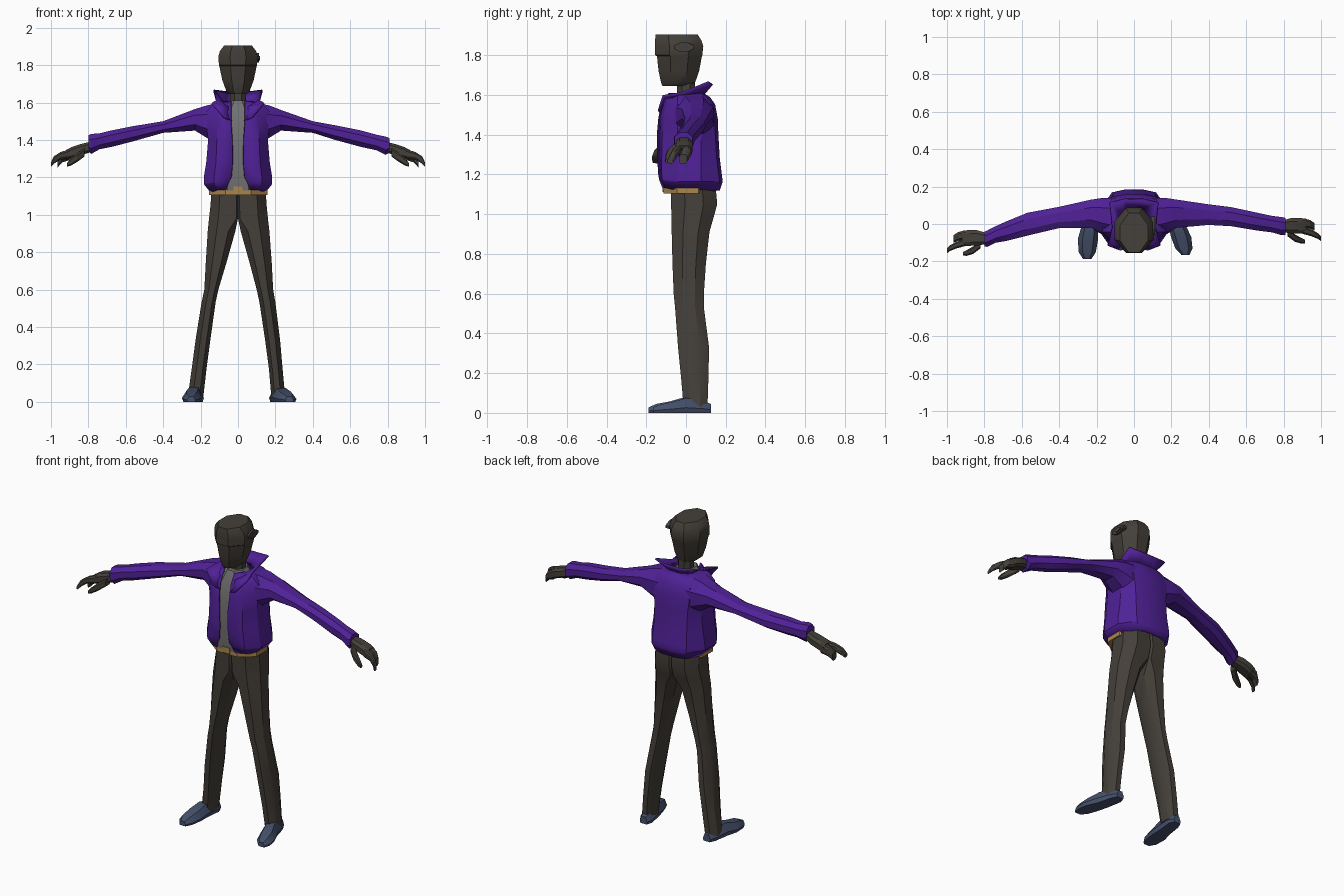
import bpy, bmesh, math


def material(name, rgb):
    m = bpy.data.materials.new(name)
    m.diffuse_color = (*rgb, 1)
    return m


DARK = material("dark_brown", (0.058, 0.050, 0.041))
PURPLE = material("purple", (0.080, 0.015, 0.310))
GREY = material("shirt_grey", (0.17, 0.17, 0.17))
TAN = material("belt_tan", (0.40, 0.235, 0.075))
BLUE = material("shoe_blue", (0.060, 0.082, 0.150))


def loft(name, rings, mat, closed=True, thick=0.0, angle=30):
    """Skin a list of equal-length point rings."""
    bm = bmesh.new()
    vs = [[bm.verts.new(p) for p in r] for r in rings]
    n = len(vs[0])
    for a, b in zip(vs, vs[1:]):
        for i in range(n if closed else n - 1):
            j = (i + 1) % n
            bm.faces.new((a[i], a[j], b[j], b[i]))
    if closed:
        bm.faces.new(vs[0][::-1])
        bm.faces.new(vs[-1])
    bmesh.ops.recalc_face_normals(bm, faces=bm.faces)
    me = bpy.data.meshes.new(name)
    bm.to_mesh(me)
    bm.free()
    me.materials.append(mat)
    ob = bpy.data.objects.new(name, me)
    bpy.context.collection.objects.link(ob)
    bpy.ops.object.select_all(action='DESELECT')
    ob.select_set(True)
    bpy.context.view_layer.objects.active = ob
    bpy.ops.object.shade_smooth_by_angle(angle=math.radians(angle))
    if thick:
        mod = ob.modifiers.new("thickness", 'SOLIDIFY')
        mod.thickness = thick
        mod.offset = 0
    return ob


def octagon(a0, a1, b0, b1, c=0.28):
    """Chamfered rectangle in 2D."""
    da, db = (a1 - a0) * c, (b1 - b0) * c
    return [(a0 + da, b0), (a1 - da, b0), (a1, b0 + db), (a1, b1 - db),
            (a1 - da, b1), (a0 + da, b1), (a0, b1 - db), (a0, b0 + db)]


def flat(z, x0, x1, y0, y1, c=0.28):
    return [(x, y, z) for x, y in octagon(x0, x1, y0, y1, c)]


def upright(x, y0, y1, z0, z1, c=0.28):
    return [(x, y, z) for y, z in octagon(y0, y1, z0, z1, c)]


# Head, with the hair edge stepping out over the face, and neck
loft("head", [flat(z, -w, w, f, b, 0.3) for z, w, f, b in (
    (1.645, .045, -.118, .015), (1.66, .062, -.125, .045), (1.72, .084, -.138, .066),
    (1.795, .10, -.146, .08), (1.80, .102, -.155, .082), (1.845, .105, -.156, .087),
    (1.875, .097, -.156, .077), (1.905, .074, -.152, .058))], DARK)
loft("neck", [flat(z, -.042, .042, -.045, .045) for z in (1.55, 1.68)], DARK)
# Strap and ear piece on one side of the head
loft("ear_strap", [upright(x, -.06, .04, 1.815, 1.865, .35) for x in (.09, .113)], DARK)
loft("ear_pad", [upright(x, -.04, .02, 1.825, 1.85, .35) for x in (.10, .118)], DARK)

# Shirt
loft("shirt", [flat(z, -w, w, f, b) for z, w, f, b in (
    (1.13, .13, -.112, .12), (1.25, .135, -.122, .13), (1.42, .13, -.12, .12),
    (1.53, .11, -.105, .10), (1.61, .05, -.072, .06))], GREY)

# Belt
loft("belt", [flat(z, -.155, .158, -.112, .13) for z in (1.105, 1.155)], TAN)
loft("buckle", [flat(z, -.025, .025, -.119, -.105, .1) for z in (1.112, 1.15)], TAN)

# Jacket body: half profiles from the open edge round to the back, mirrored
body = []
for z, e, f, x1, y1, xs, xb, yb, lift in (
        (1.12, .062, -.115, .105, -.10, .142, .10, .165, .015),
        (1.165, .05, -.13, .125, -.115, .178, .115, .18, .008),
        (1.20, .035, -.135, .125, -.118, .178, .115, .175, 0),
        (1.28, .028, -.14, .115, -.118, .165, .11, .165, 0),
        (1.40, .030, -.142, .11, -.115, .155, .11, .158, 0),
        (1.48, .036, -.135, .11, -.105, .165, .12, .155, 0),
        (1.55, .036, -.122, .10, -.085, .165, .115, .142, 0),
        (1.585, .036, -.105, .09, -.06, .13, .10, .118, 0),
        (1.605, .036, -.085, .07, -.035, .08, .06, .085, 0)):
    half = [(e, f, z + lift), (x1, y1, z + lift), (xs, -.04, z), (xs, .075, z),
            (xb, yb - .015, z), (.045, yb, z)]
    body.append([(-x, y, h) for x, y, h in half] + half[::-1])
loft("jacket_body", body, PURPLE, closed=False, thick=.01)

# Flared collar, with folded tips at the front
inner = [(.034, -.125, 1.50), (.05, -.10, 1.575), (.07, -.04, 1.59), (.07, .045, 1.595), (.035, .085, 1.60)]
outer = [(.075, -.138, 1.52), (.14, -.115, 1.595), (.115, -.02, 1.61), (.13, .115, 1.665), (.05, .132, 1.655)]
loft("collar", [[(-x, y, z) for x, y, z in r] + [p for p in r[::-1]]
                for r in (inner, outer)], PURPLE, closed=False, thick=.01)

# Sleeves: x, then y and z extents
sleeves = {
    "right": (1, 0, ((.09, -.07, .14, 1.37, 1.60), (.165, -.05, .14, 1.41, 1.585),
                     (.23, -.02, .13, 1.45, 1.56), (.40, -.005, .105, 1.438, 1.50),
                     (.52, -.012, .09, 1.40, 1.478), (.66, -.035, .06, 1.362, 1.45),
                     (.74, -.045, .043, 1.345, 1.428), (.79, -.06, .037, 1.32, 1.418),
                     (.81, -.058, .033, 1.335, 1.41))),
    "left": (-1, -.065, ((.09, -.07, .14, 1.37, 1.60), (.165, -.05, .14, 1.41, 1.585),
                         (.23, -.02, .13, 1.45, 1.565), (.40, -.022, .092, 1.438, 1.50),
                         (.57, -.062, .06, 1.39, 1.472), (.68, -.09, .015, 1.362, 1.45),
                         (.74, -.10, -.012, 1.35, 1.435), (.785, -.122, -.035, 1.325, 1.432),
                         (.80, -.12, -.042, 1.34, 1.425)))}
hand_parts = {
    "palm": ((.77, -.04, .012, 1.34, 1.395), (.84, -.05, .032, 1.318, 1.378),
             (.89, -.052, .032, 1.30, 1.362), (.92, -.05, .028, 1.293, 1.345)),
    "index_finger": ((.90, -.052, -.012, 1.30, 1.35), (.95, -.066, -.03, 1.295, 1.335),
                     (.985, -.08, -.05, 1.272, 1.312), (1.0, -.092, -.065, 1.255, 1.28)),
    "curled_fingers": ((.90, -.015, .031, 1.292, 1.352), (.94, -.025, .022, 1.28, 1.332),
                       (.965, -.035, .005, 1.252, 1.30)),
    "thumb": ((.82, -.065, -.02, 1.312, 1.355), (.86, -.095, -.055, 1.282, 1.33),
              (.895, -.105, -.075, 1.262, 1.30), (.915, -.104, -.085, 1.257, 1.275))}
for side, (s, dy, rings) in sleeves.items():
    loft(side + "_sleeve", [upright(s * x, *r) for x, *r in rings], PURPLE)
    for part, prof in hand_parts.items():
        loft(f"{side}_{part}", [upright(s * x, a + dy, b + dy, c, d, .22)
                                for x, a, b, c, d in prof], DARK, angle=20)

# Trousers: z, inner x, outer x, front y, back y; the hips meet at the middle
legs = {
    "right": (1, ((1.13, 0, .148, -.075, .15), (1.05, 0, .153, -.075, .157), (.98, 0, .160, -.073, .138),
                  (.91, .015, .168, -.072, .118), (.75, .06, .18, -.068, .10), (.60, .10, .188, -.062, .09),
                  (.53, .115, .20, -.055, .09), (.33, .145, .225, -.04, .116),
                  (.18, .165, .238, -.025, .113), (.03, .178, .252, -.012, .108))),
    "left": (-1, ((1.13, 0, .142, -.075, .15), (1.05, 0, .147, -.075, .157), (.98, 0, .155, -.073, .138),
                  (.91, .015, .162, -.072, .118), (.75, .06, .172, -.066, .10), (.60, .105, .18, -.06, .09),
                  (.53, .12, .195, -.055, .09), (.33, .148, .227, -.04, .112),
                  (.18, .168, .247, -.022, .11), (.03, .185, .268, -.008, .105)))}
for side, (s, rings) in legs.items():
    out = []
    for z, xi, xo, f, b in rings:
        k = .06 if xi == 0 else .25           # inner corners stay full at the hips
        w, d = xo - xi, b - f
        out.append([(s * (xi + w * u), f + d * v, z) for u, v in (
            (k, 0), (.68, 0), (1, .3), (1, .7), (.68, 1), (k, 1), (0, 1 - k), (0, k))])
    loft(side + "_trouser_leg", out, DARK)

# Shoes: cross-sections from heel to toe, as y, centre x, half width, height
for side, s, rings in (
        ("right", 1, ((.125, .205, .025, .045), (.09, .208, .042, .06), (.0, .228, .046, .075),
                      (-.07, .252, .054, .055), (-.13, .267, .046, .042), (-.165, .275, .022, .028))),
        ("left", -1, ((.115, .222, .025, .045), (.08, .224, .042, .06), (-.01, .236, .044, .078),
                      (-.08, .246, .054, .058), (-.15, .25, .046, .045), (-.188, .25, .022, .028)))):
    loft(side + "_shoe", [[(s * (cx + w * u), y, h * v) for u, v in (
        (-.85, 0), (.85, 0), (1, .35), (.55, 1), (-.55, 1), (-1, .35))]
        for y, cx, w, h in rings], BLUE)
